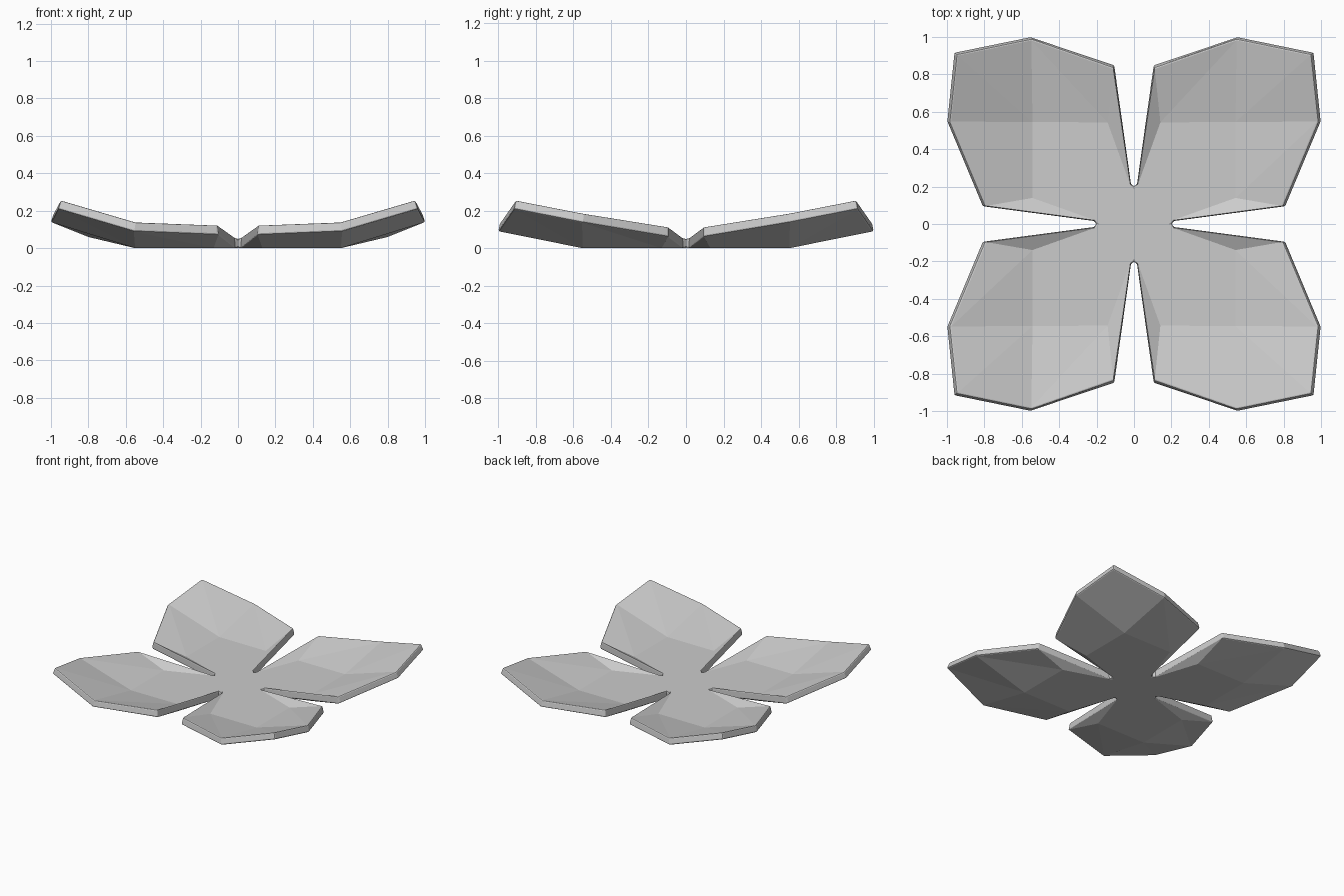
import bpy

if "Cube" in bpy.data.objects:
    bpy.data.objects.remove(bpy.data.objects["Cube"])

# One quarter of the underside: flat middle, rim points lifted upwards
pts = {
    "centre": (0, 0, 0),
    "slot_x": (0.20, 0, 0), "slot_x_side": (0.215, 0.016, 0),
    "slot_y": (0, 0.20, 0), "slot_y_side": (0.016, 0.215, 0),
    "fold_x": (0.55, 0.13, 0), "fold": (0.55, 0.55, 0), "fold_y": (0.13, 0.55, 0),
    "rim1": (0.81, 0.095, 0.062), "rim2": (1.0, 0.55, 0.138),
    "rim3": (0.962, 0.917, 0.21),
    "rim4": (0.555, 1.0, 0.09), "rim5": (0.105, 0.85, 0.072),
}
faces = [
    ("centre", "slot_x", "slot_x_side", "fold_x", "fold",
     "fold_y", "slot_y_side", "slot_y"),
    ("slot_x_side", "rim1", "fold_x"),
    ("fold_x", "rim1", "rim2"), ("fold_x", "rim2", "fold"),
    ("fold", "rim2", "rim3"), ("fold", "rim3", "rim4"),
    ("fold", "rim4", "fold_y"), ("fold_y", "rim4", "rim5"),
    ("fold_y", "rim5", "slot_y_side"),
]
names = list(pts)
mesh = bpy.data.meshes.new("four_petal_flower")
mesh.from_pydata(list(pts.values()), [], [[names.index(n) for n in f] for f in faces])
flower = bpy.data.objects.new("four_petal_flower", mesh)
bpy.context.collection.objects.link(flower)

# Mirror into four petals
mirror = flower.modifiers.new("four_petals", 'MIRROR')
mirror.use_axis = (True, True, False)
mirror.use_clip = True

# Thickness upwards from the underside
solid = flower.modifiers.new("thickness", 'SOLIDIFY')
solid.thickness = 0.049
solid.offset = 1
solid.use_even_offset = True

# Slightly softened rim
bevel = flower.modifiers.new("soft_rim", 'BEVEL')
bevel.width = 0.008
bevel.segments = 2
bevel.limit_method = 'ANGLE'
bevel.angle_limit = 1.0
